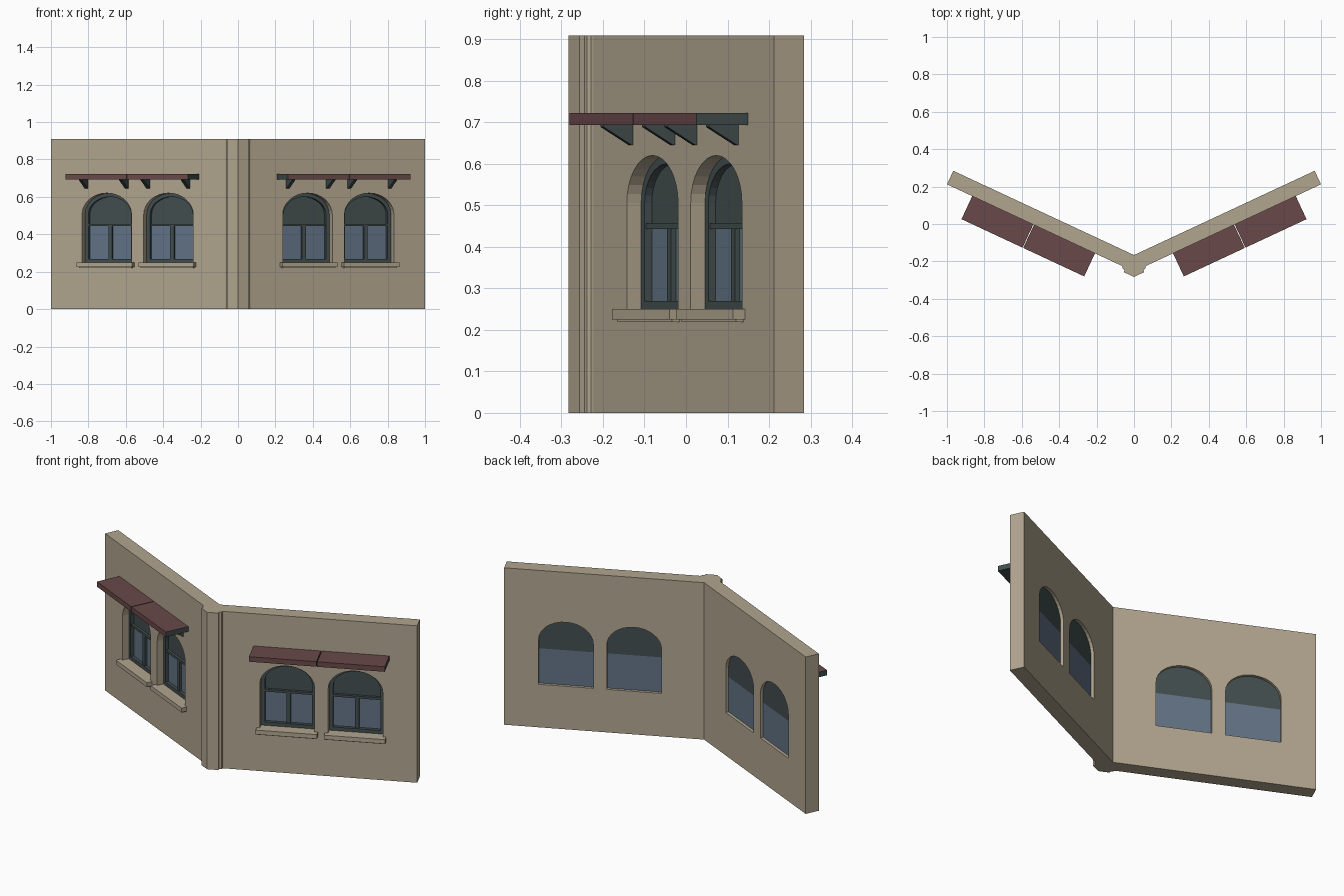
import bpy, bmesh, math

if "Cube" in bpy.data.objects:
    bpy.data.objects.remove(bpy.data.objects["Cube"])

ANGLE = math.radians(25)
CA, SA = math.cos(ANGLE), math.sin(ANGLE)
CORNER_Y = -0.166            # inner corner of the two wings
LENGTH, THICK, HEIGHT = 1.066, 0.08, 0.909
CENTRES = (0.373, 0.737)     # window centres along a wing
HALF, BOTTOM, SPRING, TOP = 0.146, 0.249, 0.505, 0.62
TRANSOM = 0.45


def material(name, rgb):
    m = bpy.data.materials.new(name)
    m.use_nodes = True
    m.diffuse_color = (*rgb, 1)
    m.node_tree.nodes["Principled BSDF"].inputs["Base Color"].default_value = (*rgb, 1)
    return m


STONE = material("tan stone", (0.44, 0.375, 0.275))
DARK = material("dark teal", (0.056, 0.076, 0.077))
GLASS = material("blue glass", (0.122, 0.17, 0.235))
RED = material("dull red", (0.141, 0.066, 0.067))


def wing(s, n, z):
    """Along the wing, out from its back face, and up."""
    return (s * CA + n * SA, CORNER_Y + s * SA - n * CA, z)


def finish(name, bm, mats, mirror=True):
    bmesh.ops.recalc_face_normals(bm, faces=bm.faces)
    mesh = bpy.data.meshes.new(name)
    bm.to_mesh(mesh)
    bm.free()
    ob = bpy.data.objects.new(name, mesh)
    bpy.context.collection.objects.link(ob)
    for m in mats:
        mesh.materials.append(m)
    if mirror:
        ob.modifiers.new("other wing", 'MIRROR')
    return ob


def prism(name, low, high, mats, mirror=True, rule=None):
    """Solid between two matching outlines."""
    bm = bmesh.new()
    a = [bm.verts.new(p) for p in low]
    b = [bm.verts.new(p) for p in high]
    bm.faces.new(a)
    bm.faces.new(b)
    for i in range(len(a)):
        j = (i + 1) % len(a)
        bm.faces.new((a[i], a[j], b[j], b[i]))
    bmesh.ops.recalc_face_normals(bm, faces=bm.faces)
    if rule:
        for f in bm.faces:
            f.material_index = rule(f.normal)
    return finish(name, bm, mats, mirror)


def upright(name, outline, n0, n1, mat):
    """Outline in (s, z), extruded through the wing's depth."""
    return prism(name, [wing(s, n0, z) for s, z in outline],
                 [wing(s, n1, z) for s, z in outline], [mat])


def box(name, s0, s1, n0, n1, z0, z1, mats, rule=None):
    foot = [(s0, n0), (s1, n0), (s1, n1), (s0, n1)]
    return prism(name, [wing(s, n, z0) for s, n in foot],
                 [wing(s, n, z1) for s, n in foot], mats, rule=rule)


def arch(c, inset=0.0, start=SPRING):
    """Points of the arched top, from right to left."""
    w, h = HALF - inset, TOP - SPRING - inset
    return [(c + w * math.cos(math.pi * i / 16), SPRING + h * math.sin(math.pi * i / 16))
            for i in range(17)]


def arched(c, base, inset=0.0):
    w = HALF - inset
    return [(c - w, base), (c + w, base)] + arch(c, inset)


# V-shaped wall
half = [wing(LENGTH, 0, 0), wing(LENGTH, THICK, 0)]
tip = (0, CORNER_Y - THICK / CA, 0)
foot = [(0, CORNER_Y, 0), *half, tip] + [(-x, y, z) for x, y, z in reversed(half)]
wall = prism("wall", foot, [(x, y, HEIGHT) for x, y, z in foot], [STONE], mirror=False)

# Arched openings cut through the wall
cutters = []
for c in CENTRES:
    cut = upright("opening_cutter", arched(c, BOTTOM), -0.05, THICK + 0.05, STONE)
    cut.hide_render = True
    mod = wall.modifiers.new("opening", 'BOOLEAN')
    mod.object, mod.solver = cut, 'EXACT'
    cutters.append(cut)
bpy.context.view_layer.update()
cut_mesh = bpy.data.meshes.new_from_object(
    wall.evaluated_get(bpy.context.evaluated_depsgraph_get()))
wall.modifiers.clear()
wall.data = cut_mesh
for cut in cutters:
    bpy.data.objects.remove(cut)

# Moulded corner pilaster
side = [(0.055, -0.257), (0.05, -0.245), (0.061, -0.238), (0.061, -0.229), (0.068, -0.222), (0.06, -0.2)]
plan = [(0, -0.283)] + side + [(-x, y) for x, y in reversed(side)]
prism("corner_pilaster", [(x, y, 0) for x, y in plan],
      [(x, y, HEIGHT) for x, y in plan], [STONE], mirror=False)


def window_frame(name, c):
    """Arched ring around the panes."""
    outer, inner = arched(c, BOTTOM), arched(c, BOTTOM + 0.02, 0.02)
    bm = bmesh.new()
    loops = [[bm.verts.new(wing(s, n, z)) for s, z in pts]
             for pts, n in ((outer, 0.02), (outer, 0.042), (inner, 0.042), (inner, 0.02))]
    count = len(outer)
    for k in range(4):
        a, b = loops[k], loops[(k + 1) % 4]
        for i in range(count):
            j = (i + 1) % count
            bm.faces.new((a[i], a[j], b[j], b[i]))
    finish(name, bm, [DARK])


def awning_rule(normal):
    """Ends and underside are dark, top and long sides red."""
    along = normal.x * CA + normal.y * SA
    return 1 if abs(along) > 0.9 or normal.z < -0.9 else 0


for c, tag in zip(CENTRES, ("inner", "outer")):
    # Window
    window_frame(tag + "_window_frame", c)
    upright(tag + "_lower_pane", [(c - HALF, BOTTOM), (c + HALF, BOTTOM),
                                  (c + HALF, TRANSOM), (c - HALF, TRANSOM)], 0.017, 0.023, GLASS)
    upright(tag + "_upper_pane", arched(c, TRANSOM), 0.017, 0.023, DARK)
    box(tag + "_transom_bar", c - 0.13, c + 0.13, 0.02, 0.038, 0.443, 0.456, [DARK])
    box(tag + "_mullion", c - 0.011, c + 0.011, 0.02, 0.036, 0.26, TRANSOM, [DARK])
    # Sill with moulding beneath
    box(tag + "_sill", c - 0.163, c + 0.163, 0.06, 0.111, 0.225, 0.25, [STONE])
    box(tag + "_sill_moulding", c - 0.155, c + 0.155, 0.06, 0.1, 0.219, 0.226, [STONE])
    # Awning on two brackets
    box(tag + "_awning", c - 0.18, c + 0.18, THICK, 0.216, 0.693, 0.722, [RED, DARK], awning_rule)
    for d, end in ((-0.1185, "first"), (0.1185, "second")):
        shape = [(0.07, 0.694), (0.159, 0.694), (0.159, 0.689), (0.084, 0.645), (0.07, 0.645)]
        prism(f"{tag}_{end}_bracket", [wing(c + d - 0.009, n, z) for n, z in shape],
              [wing(c + d + 0.009, n, z) for n, z in shape], [DARK])
